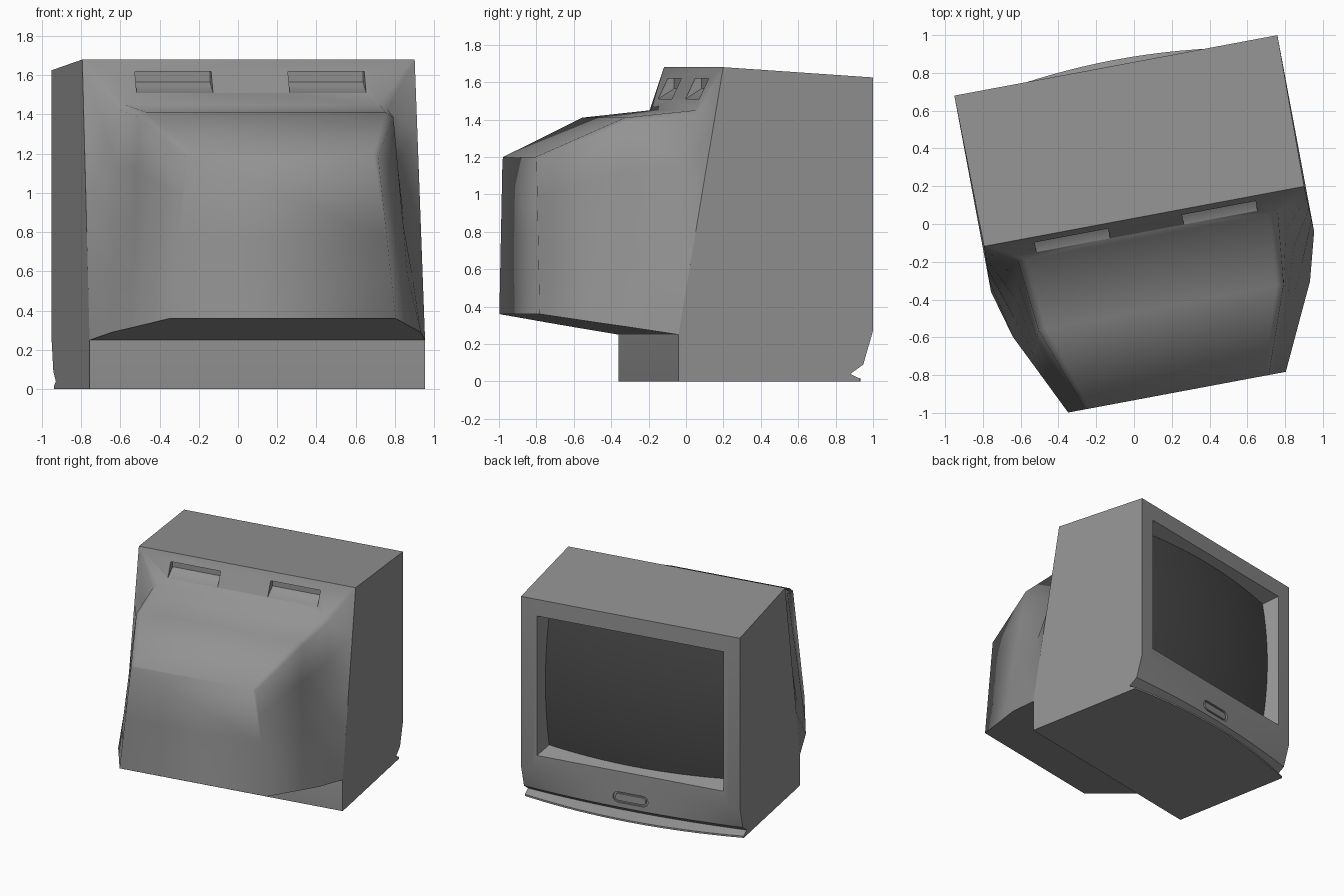
import bpy, bmesh, math
from mathutils import Matrix

if "Cube" in bpy.data.objects:
    bpy.data.objects.remove(bpy.data.objects["Cube"])

# The set is turned about z; parts are built in its own frame (screen faces +y)
PLACE = Matrix.Rotation(math.radians(10.6), 4, 'Z') @ Matrix.Translation((0.06, 0, 0))


def paint(name, value):
    mat = bpy.data.materials.new(name)
    mat.diffuse_color = (value, value, value, 1)
    mat.use_nodes = True
    mat.node_tree.nodes["Principled BSDF"].inputs["Base Color"].default_value = mat.diffuse_color
    return mat


CASE = paint("dark_grey_plastic", 0.29)
GLASS = paint("dark_glass", 0.07)


def make(name, bm, mat=CASE):
    bmesh.ops.recalc_face_normals(bm, faces=bm.faces)
    me = bpy.data.meshes.new(name)
    bm.to_mesh(me)
    bm.free()
    me.materials.append(mat)
    ob = bpy.data.objects.new(name, me)
    ob.matrix_world = PLACE
    bpy.context.collection.objects.link(ob)
    return ob


def loft(name, rings):
    """Skin closed rings of equal length and cap both ends."""
    bm = bmesh.new()
    vs = [[bm.verts.new(p) for p in r] for r in rings]
    n = len(rings[0])
    for a, b in zip(vs, vs[1:]):
        for i in range(n):
            j = (i + 1) % n
            bm.faces.new((a[i], a[j], b[j], b[i]))
    bm.faces.new(vs[0])
    bm.faces.new(vs[-1])
    return make(name, bm)


def rect(y, hw, z0, z1, cx=0):
    return [(cx - hw, y, z0), (cx + hw, y, z0), (cx + hw, y, z1), (cx - hw, y, z1)]


def pill(y, hw, hh, cz, n=8):
    """Rounded slot outline in the plane at y."""
    pts = []
    for s, a0 in ((1, -math.pi / 2), (-1, math.pi / 2)):
        for i in range(n + 1):
            a = a0 + math.pi * i / n
            pts.append((s * (hw - hh) + hh * math.cos(a), y, cz + hh * math.sin(a)))
    return pts


def activate(ob):
    bpy.ops.object.select_all(action='DESELECT')
    ob.select_set(True)
    bpy.context.view_layer.objects.active = ob


def cut(ob, cutter):
    activate(ob)
    m = ob.modifiers.new("cut", 'BOOLEAN')
    m.operation, m.solver, m.object = 'DIFFERENCE', 'EXACT', cutter
    bpy.ops.object.modifier_apply(modifier=m.name)


def smooth(ob, deg=30):
    activate(ob)
    bpy.ops.object.shade_smooth_by_angle(angle=math.radians(deg))


# Cabinet: side profile swept across the width, chin and lip bowed forward
def cabinet_profile(t):
    chin = 0.843 - 0.053 * t * t
    lip = 0.873 - 0.10 * t * t
    pts = [(-0.215, 0), (-0.215, 0.25), (0.03, 1.68), (0.843, 1.625), (0.843, 0.27),
           (chin, 0.09), (chin - 0.07, 0.04), (lip, 0.014), (lip, 0)]
    return [(t * (0.862 if z > 1.65 else 0.87), y, z) for y, z in pts]


cabinet = loft("cabinet", [cabinet_profile(-1 + i / 10) for i in range(21)])


# Rear housing: tapering sections from the cabinet to the back
def section(yt, zt, ht, yb, zb, hb, bevel=0.04):
    half = []
    for i in range(5):
        f = i / 4
        half.append((hb + (ht - hb) * f, yb + (yt - yb) * f, zb + (zt - bevel * 0.6 - zb) * f))
    half.append((ht - bevel, yt, zt))
    return half + [(-x, y, z) for x, y, z in reversed(half)]


housing = loft("rear_housing", [
    section(0.03, 1.68, 0.862, -0.215, 0.25, 0.87, 0.004),
    section(-0.08, 1.45, 0.70, -0.47, 0.29, 0.80),
    section(-0.46, 1.41, 0.66, -0.62, 0.313, 0.728),
    section(-0.917, 1.20, 0.495, -0.917, 0.36, 0.586, 0.025)])

# Wedge-shaped vent recesses in the sloped upper back
for s in (-1, 1):
    cx = s * 0.397
    vent = loft("vent_cutter", [rect(-0.2, 0.198, 1.51, 1.62, cx),
                                rect(-0.051, 0.198, 1.51, 1.62, cx),
                                rect(0.035, 0.198, 1.565, 1.62, cx)])
    cut(housing, vent)
    cut(cabinet, vent)
    bpy.data.objects.remove(vent)

# Screen opening with sloped bezel walls, and the button slot
opening = loft("screen_cutter", [rect(0.86, 0.748, 0.372, 1.498), rect(0.69, 0.69, 0.43, 1.44)])
slot = loft("slot_cutter", [pill(0.90, 0.14, 0.042, 0.17), pill(0.828, 0.14, 0.042, 0.17)])
for c in (opening, slot):
    cut(cabinet, c)
    bpy.data.objects.remove(c)
smooth(cabinet)
smooth(housing, 72)

# Power button inside its slot
button = loft("power_button", [pill(0.82, 0.125, 0.03, 0.17), pill(0.841, 0.122, 0.028, 0.17)])
smooth(button)

# Curved screen glass
bm = bmesh.new()
bmesh.ops.create_grid(bm, x_segments=20, y_segments=16, size=1)
for v in bm.verts:
    u, w = v.co.x, v.co.y
    v.co = (-u * 0.74, 0.815 - 0.06 * u * u - 0.045 * w * w, 0.935 + w * 0.555)
glass = make("screen_glass", bm, GLASS)
if glass.data.polygons[0].normal.y < 0:
    glass.data.flip_normals()
smooth(glass, 60)
